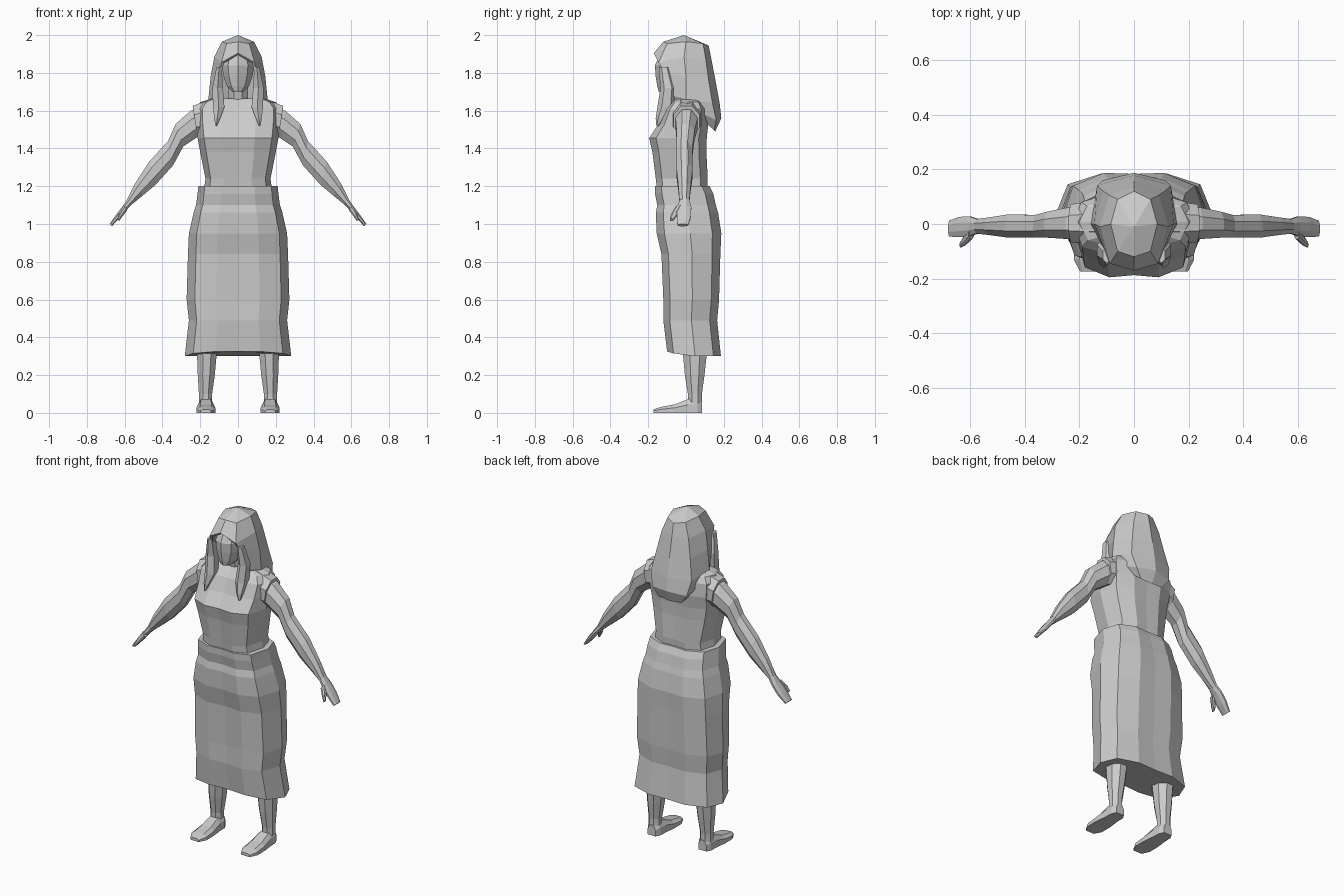
import bpy, bmesh, math
from mathutils import Vector

grey = bpy.data.materials.new("plain_grey")
grey.diffuse_color = (0.6, 0.6, 0.6, 1)


def finish(name, bm):
    bmesh.ops.remove_doubles(bm, verts=bm.verts, dist=0.0005)
    bmesh.ops.recalc_face_normals(bm, faces=bm.faces)
    me = bpy.data.meshes.new(name)
    bm.to_mesh(me)
    bm.free()
    me.materials.append(grey)
    ob = bpy.data.objects.new(name, me)
    bpy.context.collection.objects.link(ob)
    return ob


def loft(name, rings):
    """Skin closed rings of equal length and cap both ends."""
    bm = bmesh.new()
    loops = [[bm.verts.new(p) for p in ring] for ring in rings]
    for a, b in zip(loops, loops[1:]):
        n = len(a)
        for i in range(n):
            bm.faces.new((a[i], a[(i + 1) % n], b[(i + 1) % n], b[i]))
    bm.faces.new(loops[0])
    bm.faces.new(loops[-1])
    return finish(name, bm)


def oval(c, u, v, n=8):
    """Ring around c with half-axes u and v."""
    c, u, v = Vector(c), Vector(u), Vector(v)
    off = math.pi / n
    return [c + u * math.cos(off + 2 * math.pi * i / n) / math.cos(off)
            + v * math.sin(off + 2 * math.pi * i / n) / math.cos(off) for i in range(n)]


def body_ring(z, w, yf, yb, sag=0.0):
    """Twelve-sided body section: flat front and back with bevelled sides."""
    d = yb - yf
    half = [(0, yf + 0.008, z + sag), (0.42 * w, yf, z + sag), (0.84 * w, yf + 0.12 * d, z + sag * 0.6),
            (w, yf + 0.52 * d, z), (0.86 * w, yf + 0.86 * d, z), (0.42 * w, yb, z), (0, yb - 0.004, z)]
    return half + [(-x, y, zz) for x, y, zz in half[-2:0:-1]]


# Dress: long skirt with hip bulge and hem, overlapping the fitted top
loft("skirt", [body_ring(*r) for r in (
    (0.30, 0.282, -0.10, 0.185, 0.025), (0.49, 0.26, -0.12, 0.165), (0.60, 0.272, -0.12, 0.175),
    (0.84, 0.265, -0.13, 0.182), (0.95, 0.26, -0.155, 0.187), (1.06, 0.235, -0.16, 0.17),
    (1.10, 0.222, -0.152, 0.158), (1.16, 0.214, -0.164, 0.145), (1.20, 0.210, -0.165, 0.125))])
loft("dress_top", [body_ring(*r) for r in (
    (1.15, 0.185, -0.15, 0.11), (1.24, 0.172, -0.16, 0.115), (1.38, 0.200, -0.178, 0.108),
    (1.455, 0.214, -0.195, 0.11), (1.53, 0.222, -0.145, 0.118), (1.61, 0.225, -0.11, 0.11),
    (1.645, 0.20, -0.08, 0.09), (1.665, 0.14, -0.06, 0.07))])

# Neck and head
loft("neck", [oval((0, y, z), (0.052, 0, 0), (0, 0.05, 0)) for y, z in ((0.0, 1.62), (-0.03, 1.78))])
loft("head", [oval((0, (f + b) / 2, z), (w, 0, 0), (0, (b - f) / 2, 0), 10) for z, w, f, b in (
    (1.70, 0.03, -0.142, -0.06), (1.73, 0.058, -0.148, 0.02), (1.785, 0.078, -0.155, 0.08),
    (1.84, 0.085, -0.158, 0.10), (1.90, 0.07, -0.13, 0.10), (1.95, 0.04, -0.07, 0.06))])

# Hair shell: rows from crown to ends, columns from the parting to the back
hair_rows = [
    [(0, -0.01, 2.0)] * 5,
    [(0, -0.12, 1.965), (0.06, -0.10, 1.955), (0.085, 0, 1.965), (0.06, 0.09, 1.955), (0, 0.12, 1.945)],
    [(0, -0.17, 1.905), (0.088, -0.145, 1.855), (0.125, -0.01, 1.885), (0.09, 0.105, 1.87), (0, 0.135, 1.87)],
    [None, (0.10, -0.115, 1.80), (0.145, 0, 1.78), (0.112, 0.12, 1.76), (0, 0.158, 1.75)],
    [None, (0.095, -0.105, 1.69), (0.157, 0, 1.66), (0.135, 0.14, 1.64), (0, 0.178, 1.64)],
    [None, (0.11, -0.04, 1.62), (0.15, 0.05, 1.60), (0.115, 0.16, 1.55), (0, 0.187, 1.56)],
    [None, (0.09, 0.05, 1.57), (0.11, 0.10, 1.54), (0.075, 0.15, 1.495), (0, 0.155, 1.49)],
    [None, (0.05, 0.05, 1.60), (0.05, 0.07, 1.58), (0.03, 0.09, 1.56), (0, 0.09, 1.56)]]
bm = bmesh.new()
for s in (1, -1):
    for r0, r1 in zip(hair_rows, hair_rows[1:]):
        for k in range(4):
            quad = []
            for p in (r0[k], r0[k + 1], r1[k + 1], r1[k]):
                if p and p not in quad:
                    quad.append(p)
            if len(quad) > 2 and None not in (r0[k], r1[k]):
                bm.faces.new([bm.verts.new((s * x, y, z)) for x, y, z in quad])
hair = finish("hair", bm)
shell = hair.modifiers.new("thickness", "SOLIDIFY")
shell.thickness = 0.015
shell.offset = -1

for s, side in ((1, "left"), (-1, "right")):
    # Hanging lock of hair beside the face
    loft(side + "_hair_lock", [oval((s * x, y, z), (w, 0, 0), (0, d, 0), 6) for x, y, z, w, d in (
        (0.10, -0.115, 1.83, 0.014, 0.025), (0.108, -0.095, 1.72, 0.028, 0.035),
        (0.102, -0.105, 1.62, 0.03, 0.04), (0.11, -0.135, 1.56, 0.016, 0.022),
        (0.115, -0.15, 1.52, 0.004, 0.006))])

    # Short sleeve cap and arm, each ring given by its upper and lower edge
    def limb(name, rows):
        rings = []
        for x1, z1, x2, z2, yf, yb in rows:
            c = ((x1 + x2) / 2 * s, (yf + yb) / 2, (z1 + z2) / 2)
            rings.append(oval(c, ((x1 - x2) / 2 * s, 0, (z1 - z2) / 2), (0, (yb - yf) / 2, 0)))
        loft(name, rings)

    limb(side + "_sleeve", ((0.13, 1.665, 0.16, 1.47, -0.075, 0.085),
                            (0.24, 1.625, 0.215, 1.465, -0.066, 0.072)))
    limb(side + "_arm", (
        (0.20, 1.62, 0.20, 1.47, -0.058, 0.065), (0.25, 1.60, 0.23, 1.45, -0.055, 0.06),
        (0.33, 1.53, 0.29, 1.41, -0.05, 0.045), (0.37, 1.44, 0.344, 1.31, -0.05, 0.033),
        (0.47, 1.33, 0.434, 1.21, -0.05, 0.035), (0.545, 1.215, 0.505, 1.15, -0.04, 0.024),
        (0.585, 1.135, 0.56, 1.105, -0.035, 0.018)))
    limb(side + "_hand", (
        (0.58, 1.14, 0.56, 1.105, -0.034, 0.018), (0.61, 1.095, 0.592, 1.075, -0.045, 0.028),
        (0.645, 1.05, 0.628, 1.03, -0.048, 0.026), (0.68, 1.0, 0.668, 0.988, -0.046, 0.012)))
    limb(side + "_thumb", ((0.605, 1.10, 0.585, 1.075, -0.055, -0.02),
                           (0.627, 1.06, 0.612, 1.04, -0.078, -0.045),
                           (0.638, 1.028, 0.63, 1.015, -0.086, -0.066)))

    # Lower leg
    loft(side + "_leg", [oval((s * x, y, z), (w, 0, 0), (0, d, 0)) for x, y, z, w, d in (
        (0.172, 0.048, 0.03, 0.036, 0.036), (0.172, 0.047, 0.10, 0.035, 0.037),
        (0.168, 0.046, 0.20, 0.045, 0.052), (0.164, 0.047, 0.34, 0.054, 0.066))])

    # Shoe: outline sections from heel to toe, flat sole
    loft(side + "_shoe", [[(s * (0.17 + a), y, b) for a, b in (
        (-w, 0), (w, 0), (w, h * 0.6), (w * 0.6, h), (-w * 0.6, h), (-w, h * 0.6))]
        for y, w, h in ((0.086, 0.026, 0.06), (0.06, 0.04, 0.078), (0.01, 0.042, 0.072),
                        (-0.06, 0.05, 0.045), (-0.13, 0.05, 0.032), (-0.173, 0.028, 0.018))])
